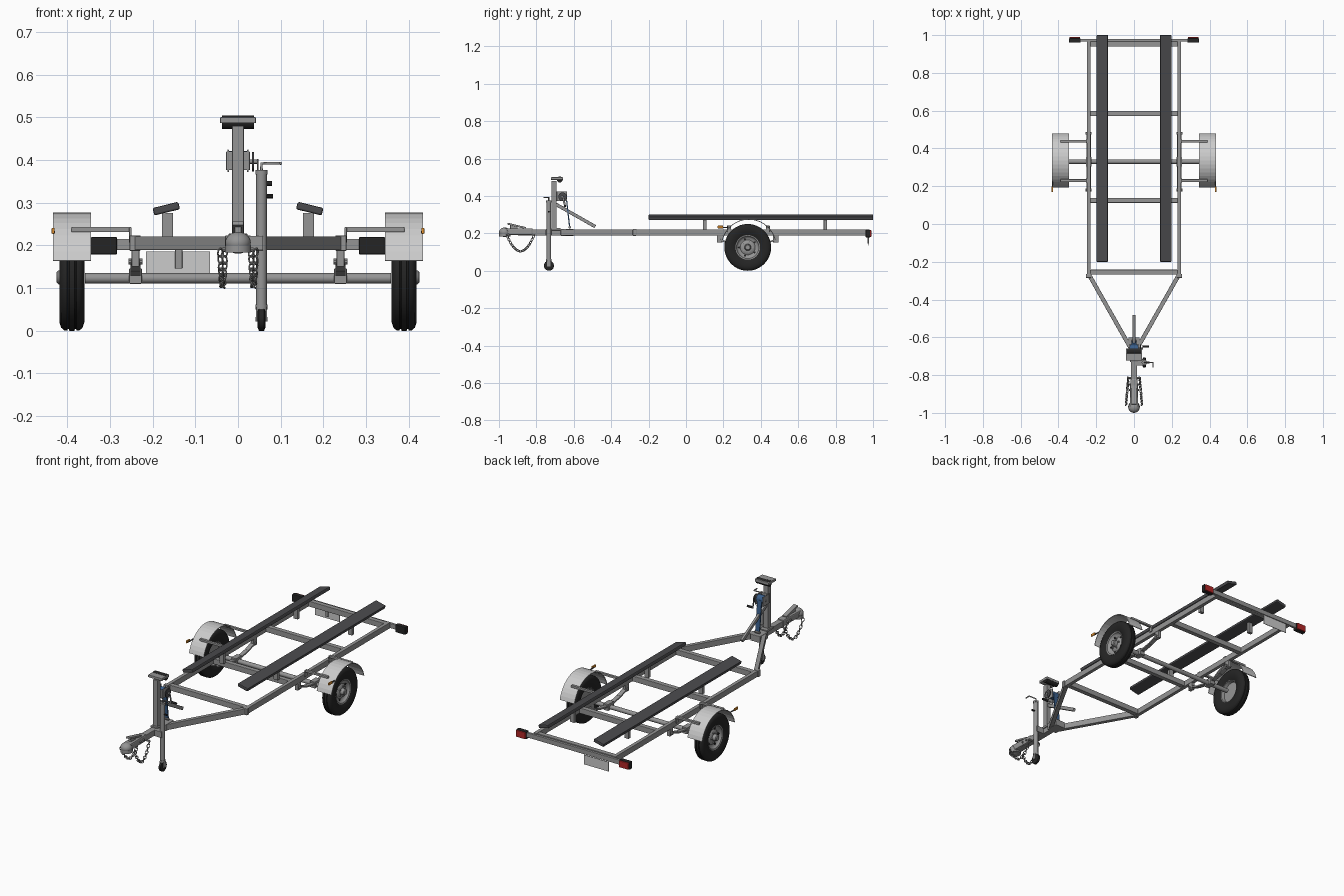
import bpy, bmesh, math
from mathutils import Vector, Matrix, Euler

if "Cube" in bpy.data.objects:
    bpy.data.objects.remove(bpy.data.objects["Cube"])


def mat(name, c):
    m = bpy.data.materials.new(name)
    m.diffuse_color = (*c, 1)
    m.use_nodes = True
    m.node_tree.nodes["Principled BSDF"].inputs["Base Color"].default_value = m.diffuse_color
    return m


GALV = mat("galvanised", (0.30, 0.30, 0.30))
DARK = mat("carpet_dark", (0.07, 0.07, 0.075))
RUBBER = mat("rubber", (0.018, 0.018, 0.018))
LIGHT = mat("light_grey", (0.58, 0.59, 0.57))
RED = mat("red_lens", (0.45, 0.02, 0.02))
ORANGE = mat("orange_lens", (0.8, 0.3, 0.03))
BLUE = mat("blue_strap", (0.04, 0.11, 0.25))


def finish(name, bm, m, matrix=None, bevel=0, smooth=False):
    bmesh.ops.recalc_face_normals(bm, faces=bm.faces)
    me = bpy.data.meshes.new(name)
    bm.to_mesh(me)
    bm.free()
    me.materials.append(m)
    ob = bpy.data.objects.new(name, me)
    bpy.context.collection.objects.link(ob)
    if matrix:
        ob.matrix_world = matrix
    if bevel:
        b = ob.modifiers.new("bevel", 'BEVEL')
        b.width, b.segments = bevel, 2
    if smooth:
        bpy.ops.object.select_all(action='DESELECT')
        ob.select_set(True)
        bpy.context.view_layer.objects.active = ob
        bpy.ops.object.shade_smooth_by_angle(angle=math.radians(35))
    return ob


def box(name, c, size, m=GALV, rot=(0, 0, 0), bevel=0.002):
    bm = bmesh.new()
    bmesh.ops.create_cube(bm, size=1)
    bmesh.ops.scale(bm, vec=size, verts=bm.verts)
    return finish(name, bm, m, Matrix.Translation(c) @ Euler(rot).to_matrix().to_4x4(), bevel)


def beam(name, p, q, w, h, m=GALV, bevel=0.002):
    p, q = Vector(p), Vector(q)
    return box(name, (p + q) / 2, (w, (q - p).length, h), m, (q - p).to_track_quat('Y', 'Z').to_euler(), bevel)


def cyl(name, p, q, r, m=GALV, n=20):
    p, q = Vector(p), Vector(q)
    bm = bmesh.new()
    bmesh.ops.create_cone(bm, cap_ends=True, segments=n, radius1=r, radius2=r, depth=(q - p).length)
    return finish(name, bm, m, Matrix.Translation((p + q) / 2) @ (q - p).to_track_quat('Z', 'Y').to_matrix().to_4x4(), 0, True)


def lathe(name, prof, m, loc=(0, 0, 0), n=36, flip=1):
    # revolve (x, radius) profile round the x axis
    bm = bmesh.new()
    rings = []
    for i in range(n):
        a = math.tau * i / n
        rings.append([bm.verts.new((x * flip, r * math.cos(a), r * math.sin(a))) for x, r in prof])
    for i in range(n):
        a, b = rings[i], rings[(i + 1) % n]
        for j in range(len(prof) - 1):
            bm.faces.new((a[j], a[j + 1], b[j + 1], b[j]))
    bmesh.ops.remove_doubles(bm, verts=bm.verts, dist=1e-5)
    return finish(name, bm, m, Matrix.Translation(loc), 0, True)


def rod(name, pts, r, m=GALV):
    cu = bpy.data.curves.new(name, 'CURVE')
    cu.dimensions, cu.bevel_depth, cu.bevel_resolution, cu.use_fill_caps = '3D', r, 2, True
    s = cu.splines.new('POLY')
    s.points.add(len(pts) - 1)
    for sp, p in zip(s.points, pts):
        sp.co = (*p, 1)
    cu.materials.append(m)
    ob = bpy.data.objects.new(name, cu)
    bpy.context.collection.objects.link(ob)


FZ, WY, WZ = 0.205, 0.33, 0.125     # frame height, wheel centre
TIRE = [(-.019, .062), (-.025, .075), (-.029, .092), (-.029, .106), (-.025, .118), (-.018, .124),
        (-.011, .125), (-.010, .121), (-.007, .121), (-.006, .125), (.006, .125), (.007, .121), (.010, .121),
        (.011, .125), (.018, .124), (.025, .118), (.029, .106), (.029, .092), (.025, .075), (.019, .062)]
RIM = [(-.02, .066), (-.019, .06), (-.002, .056), (-.002, 0), (.036, 0), (.036, .012), (.032, .016), (.014, .018),
       (.013, .03), (.006, .04), (.008, .05), (.014, .057), (.02, .06), (.022, .066), (.019, .066)]

for s, side in ((-1, "left"), (1, "right")):
    # frame rails and drawbar legs
    beam(f"{side}_rail", (s*.24, -.275, FZ), (s*.24, .97, FZ), .02, .032)
    beam(f"{side}_drawbar", (s*.24, -.265, FZ), (s*.016, -.66, FZ), .022, .032)
    box(f"{side}_corner_plate", (s*.241, -.275, FZ), (.026, .02, .036))
    # bunk boards on posts
    box(f"{side}_bunk", (s*.168, .4, .286), (.062, 1.2, .018), DARK, (0, s*.24, 0), .004)
    for y in (.1, .745):
        box(f"{side}_bunk_post", (s*.165, y, .246), (.026, .018, .06))
    # leaf spring with hangers
    arc = [(s*.24, WY + .15*t, .132 + .034*t*t) for t in (-1, -.6, -.2, .2, .6, 1)]
    for a, b in zip(arc, arc[1:]):
        beam(f"{side}_leaf_spring", a, b, .024, .009)
    box(f"{side}_spring_clamp", (s*.24, WY, .128), (.03, .05, .036))
    for y in (WY - .15, WY + .15):
        box(f"{side}_spring_hanger", (s*.24, y, .17), (.018, .03, .04))
        cyl(f"{side}_spring_bolt", (s*.224, y, .162), (s*.256, y, .162), .007, n=10)
    # wheel
    lathe(f"{side}_tire", TIRE, RUBBER, (s*.389, WY, WZ), 40, s)
    lathe(f"{side}_rim", RIM, GALV, (s*.389, WY, WZ), 32, s)
    for k in range(5):
        a = math.tau*k/5
        y, z = WY + .027*math.cos(a), WZ + .027*math.sin(a)
        cyl(f"{side}_wheel_nut", (s*.399, y, z), (s*.408, y, z), .005, n=6)
        y, z = WY + .045*math.cos(a + .63), WZ + .045*math.sin(a + .63)
        cyl(f"{side}_rim_hole", (s*.39, y, z), (s*.3985, y, z), .006, RUBBER, 10)
    # mudguard: curved sheet
    bm = bmesh.new()
    rows = []
    for k in range(19):
        a = math.radians(14 + 152*k/18)
        y, z = WY + .006 + .146*math.cos(a), WZ + .004 + .146*math.sin(a)
        rows.append([bm.verts.new((s*x, y, z)) for x in (.344, .433)])
    for a, b in zip(rows, rows[1:]):
        bm.faces.new((a[0], a[1], b[1], b[0]))
    g = finish(f"{side}_mudguard", bm, LIGHT)
    sol = g.modifiers.new("thickness", 'SOLIDIFY')
    sol.thickness, sol.offset = .004, 0
    for y in (.23, .438):
        box(f"{side}_mudguard_arm", (s*.32, y, .237), (.14, .014, .012))
        box(f"{side}_mudguard_foot", (s*.252, y, .224), (.006, .02, .036))
    box(f"{side}_marker_stem", (s*.43, .205, .231), (.004, .04, .006), DARK, bevel=0)
    box(f"{side}_side_marker", (s*.433, .184, .234), (.007, .03, .014), ORANGE)
    # tail lamp
    box(f"{side}_lamp_housing", (s*.314, .972, .199), (.062, .024, .042), RUBBER, bevel=.004)
    box(f"{side}_lamp_lens", (s*.314, .986, .199), (.056, .01, .036), RED, bevel=.003)
    # safety chain of alternating links
    ring = [(.0022*math.cos(math.tau*k/6), .0085 + .0022*math.sin(math.tau*k/6)) for k in range(7)]
    link = lathe(f"{side}_chain_link", ring, GALV, n=12)
    N = 15
    for k in range(N):
        u = -1 + 2*k/(N - 1)
        u = math.copysign(abs(u)**.8, u)
        o = link if k == 0 else link.copy()
        if k:
            bpy.context.collection.objects.link(o)
        tilt = math.atan2(.15*u, .07)
        o.matrix_world = (Matrix.Translation((s*(.036 - .006*u), -.885 + .07*u, .105 + .078*u*u))
                          @ Matrix.Rotation(tilt, 4, 'X') @ Matrix.Rotation(math.pi/4 + k*math.pi/2, 4, 'Y')
                          @ Matrix.Diagonal((1, 1.25, .85, 1)))
    cyl(f"{side}_chain_eye", (s*.012, -.815, .19), (s*.036, -.815, .19), .005, n=8)

# cross members, axle, rear light bar and plate
for nm, y in (("front", -.255), ("middle_front", .125), ("middle_rear", .585), ("rear", .953)):
    box(f"{nm}_crossmember", (0, y, FZ), (.46, .026, .03))
cyl("axle", (-.358, WY, .123), (.358, WY, .123), .012)
box("light_bar", (0, .973, .202), (.57, .014, .026))
box("plate", (-.14, .978, .16), (.15, .003, .052), LIGHT, bevel=0)
box("plate_bracket", (-.139, .973, .168), (.017, .006, .045))

# tongue and coupler
beam("tongue", (0, -.6, FZ), (0, -.9, FZ), .032, .032)
box("drawbar_gusset", (0, -.635, FZ), (.06, .07, .036))
bm = bmesh.new()
bmesh.ops.create_cube(bm, size=1)
for v in bm.verts:      # body tapers to the rear
    w = .046 if v.co.y < 0 else .038
    v.co = (v.co.x*w, v.co.y*.15, v.co.z*.036)
finish("coupler_body", bm, GALV, Matrix.Translation((0, -.895, .209)), .006)
bm = bmesh.new()
bmesh.ops.create_uvsphere(bm, u_segments=24, v_segments=12, radius=.03)
finish("coupler_socket", bm, GALV, Matrix.Translation((0, -.97, .206)) @ Matrix.Diagonal((1, 1, .85, 1)), 0, True)
cyl("socket_rim", (0, -.968, .183), (0, -.968, .2), .031)
beam("coupler_handle", (0, -.955, .252), (0, -.855, .228), .026, .01)
box("coupler_latch", (0, -.92, .234), (.016, .04, .02))
for y in (-.85, -.88):
    cyl("coupler_bolt", (-.026, y, .207), (.026, y, .207), .006, n=6)

# winch post, brace and bow stop
box("winch_post", (0, -.706, .345), (.028, .026, .27))
beam("post_brace", (0, -.695, .355), (0, -.485, .236), .014, .018)
box("post_base", (0, -.7, .222), (.044, .06, .012))
box("bow_stop_bracket", (0, -.69, .493), (.084, .064, .014))
cyl("bow_roller", (-.038, -.675, .488), (.038, -.675, .488), .016, RUBBER)

# winch with drum, gear, strap and crank
for s in (-1, 1):
    box("winch_cheek", (s*.023, -.665, .398), (.004, .06, .052), bevel=.001)
box("winch_base", (0, -.69, .398), (.056, .006, .044))
cyl("winch_drum", (-.022, -.66, .4), (.022, -.66, .4), .021, BLUE)
cyl("winch_gear", (.033, -.66, .396), (.038, -.66, .396), .023, DARK)
cyl("winch_shaft", (-.028, -.66, .396), (.045, -.66, .396), .005, n=12)
beam("winch_crank", (.046, -.66, .402), (.046, -.645, .34), .004, .01)
cyl("winch_grip", (.046, -.648, .345), (.08, -.648, .345), .006, RUBBER, 12)
beam("winch_strap", (0, -.641, .4), (0, -.622, .232), .026, .006, BLUE, 0)
cyl("strap_hook", (-.014, -.622, .232), (.014, -.622, .232), .007, n=10)

# jockey wheel jack
JX, JY = .055, -.733
cyl("jack_tube", (JX, JY, .06), (JX, JY, .37), .0125)
cyl("jack_collar", (JX, JY, .05), (JX, JY, .062), .0145)
cyl("jack_cap", (JX, JY, .366), (JX, JY, .376), .0145)
rod("jack_crank", [(JX, JY, .37), (JX, JY, .392), (.1, JY, .392), (.1, JY - .028, .392)], .0035)
box("jack_clamp", (.034, JY, FZ), (.05, .034, .034))
cyl("clamp_screw", (.065, JY, .315), (.082, JY, .315), .005, RUBBER, 10)
for s in (-1, 1):
    box("jack_fork", (JX + s*.011, JY, .039), (.003, .018, .034), bevel=0)
lathe("jack_wheel", [(-.009, 0), (-.009, .02), (-.006, .027), (.006, .027), (.009, .02), (.009, 0)],
      RUBBER, (JX, JY, .027), 24)
cyl("jack_axle", (JX - .014, JY, .027), (JX + .014, JY, .027), .005, n=10)
